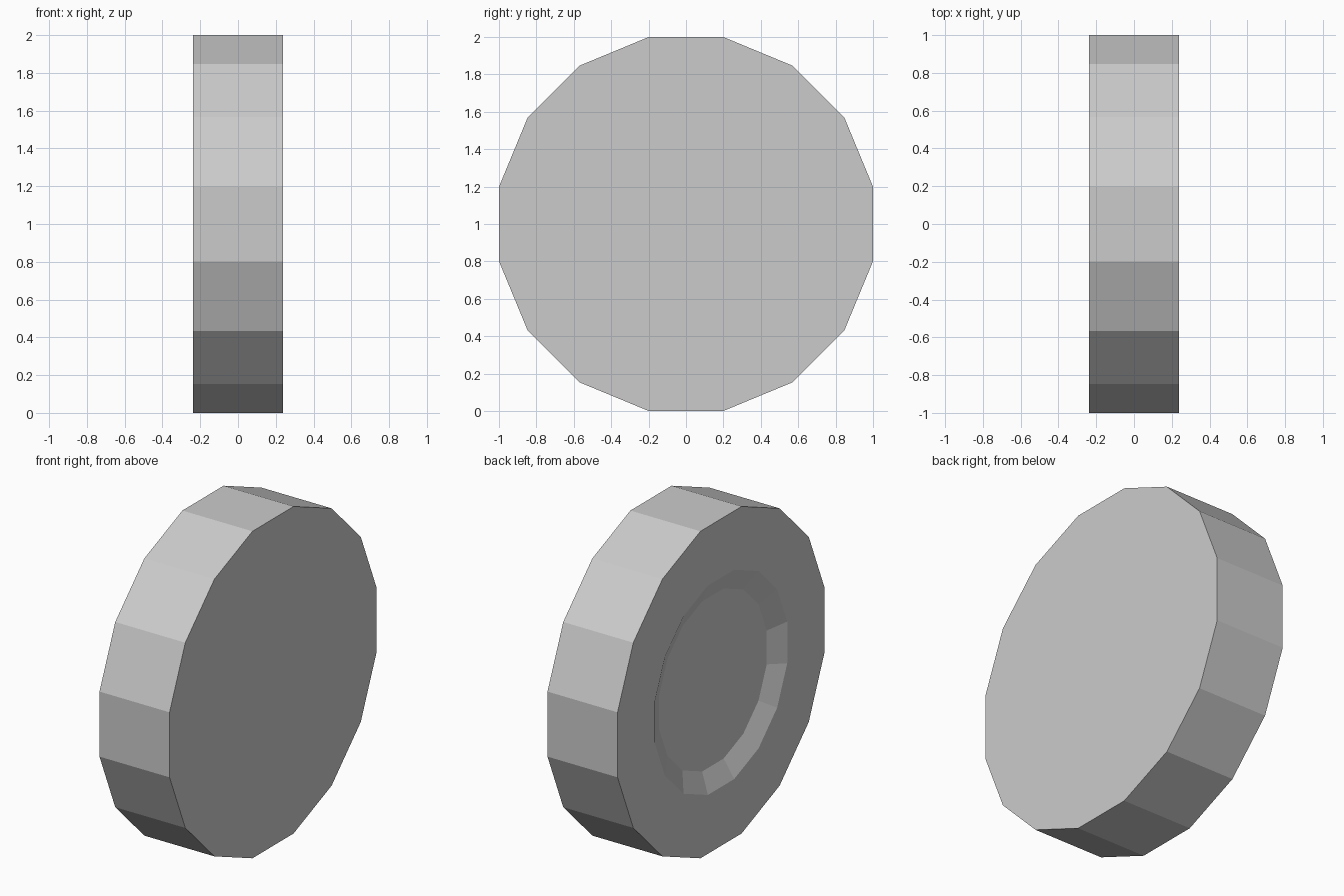
import bpy, bmesh, math

if "Cube" in bpy.data.objects:
    bpy.data.objects.remove(bpy.data.objects["Cube"])

SIDES = 16
HALF = 0.237                                # half the wheel width
K = 1 / math.cos(math.pi / SIDES)           # flat-to-corner radius factor

# (x, flat radius): outer face, tread, inner face, recess wall, shallow domed floor
profile = [(HALF, 1.0), (-HALF, 1.0), (-HALF, 0.64),
           (-HALF + 0.055, 0.52), (-HALF + 0.045, 0.26)]
hub_x = -HALF + 0.04


def ring(bm, x, r):
    angles = [(i + 0.5) * math.tau / SIDES for i in range(SIDES)]
    return [bm.verts.new((x, r * K * math.cos(a), 1 + r * K * math.sin(a))) for a in angles]


bm = bmesh.new()
rings = [ring(bm, x, r) for x, r in profile]

# Flat outer disc
bm.faces.new(rings[0])

# Bands between successive rings
for a, b in zip(rings, rings[1:]):
    for i in range(SIDES):
        j = (i + 1) % SIDES
        bm.faces.new((a[i], a[j], b[j], b[i]))

# Centre of the recessed floor
hub = bm.verts.new((hub_x, 0, 1))
for i in range(SIDES):
    bm.faces.new((rings[-1][i], rings[-1][(i + 1) % SIDES], hub))

bmesh.ops.recalc_face_normals(bm, faces=bm.faces)
mesh = bpy.data.meshes.new("wheel")
bm.to_mesh(mesh)
bm.free()
wheel = bpy.data.objects.new("wheel", mesh)
bpy.context.collection.objects.link(wheel)
